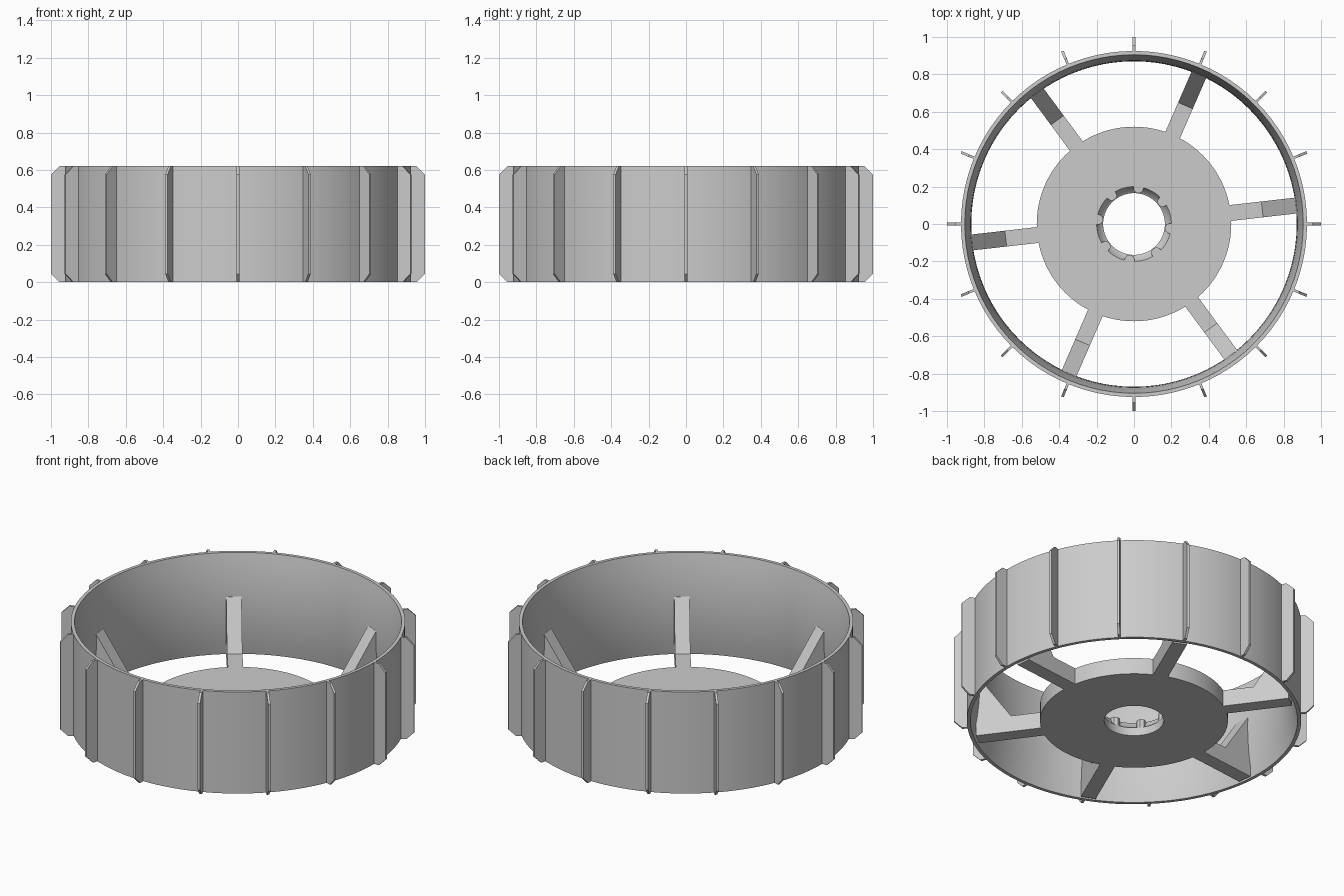
import bpy, bmesh
from math import sin, cos, pi, radians
from mathutils import Matrix

cube = bpy.data.objects.get("Cube")
if cube:
    bpy.data.objects.remove(cube, do_unlink=True)

HEIGHT = 0.62
HUB_TOP = 0.1

gray = bpy.data.materials.new("plain gray")
gray.use_nodes = True
color = (0.6, 0.6, 0.6, 1)
gray.diffuse_color = color
gray.node_tree.nodes["Principled BSDF"].inputs["Base Color"].default_value = color


def finish(name, bm, smooth=False):
    bmesh.ops.recalc_face_normals(bm, faces=bm.faces)
    mesh = bpy.data.meshes.new(name)
    bm.to_mesh(mesh)
    bm.free()
    mesh.materials.append(gray)
    obj = bpy.data.objects.new(name, mesh)
    bpy.context.collection.objects.link(obj)
    if smooth:
        bpy.ops.object.select_all(action="DESELECT")
        obj.select_set(True)
        bpy.context.view_layer.objects.active = obj
        bpy.ops.object.shade_smooth_by_angle(angle=radians(30))
    return obj


def lathe(name, profile, segments=96):
    """Revolve a closed (radius, z) profile around z."""
    bm = bmesh.new()
    rings = [[bm.verts.new((r * cos(2 * pi * i / segments), r * sin(2 * pi * i / segments), z))
              for r, z in profile] for i in range(segments)]
    n = len(profile)
    for i in range(segments):
        a, b = rings[i], rings[(i + 1) % segments]
        for j in range(n):
            k = (j + 1) % n
            bm.faces.new((a[j], b[j], b[k], a[k]))
    return finish(name, bm, True)


def blade(name, outline, width, angle):
    """Extrude an upright (radius, z) outline to a width and turn it around z."""
    bm = bmesh.new()
    face = bm.faces.new([bm.verts.new((r, -width / 2, z)) for r, z in outline])
    out = bmesh.ops.extrude_face_region(bm, geom=[face])
    moved = [v for v in out["geom"] if isinstance(v, bmesh.types.BMVert)]
    bmesh.ops.translate(bm, verts=moved, vec=(0, width, 0))
    bm.transform(Matrix.Rotation(radians(angle), 4, "Z"))
    return finish(name, bm)


# Rim, with an inner wall that bulges inward at mid height
steps = 10
inner = [(0.87 + 0.035 * (2 * i / steps - 1) ** 2, HEIGHT * i / steps) for i in range(steps + 1)]
lathe("rim", [(0.925, HEIGHT), (0.925, 0)] + inner)

# Hub disc with a flared centre hole
lathe("hub", [(0.165, 0), (0.52, 0), (0.52, HUB_TOP), (0.2, HUB_TOP), (0.18, 0.06), (0.165, 0.05)])

# Spokes with gussets rising to the rim
spoke = [(0.5, 0), (0.89, 0), (0.89, 0.37), (0.87, 0.365), (0.69, HUB_TOP), (0.5, HUB_TOP)]
for i in range(6):
    blade(f"spoke_{i + 1}", spoke, 0.085, 6.5 + 60 * i)

# Paddle fins with chamfered corners
c = 0.045
fin = [(0.91, 0), (1 - c, 0), (1, c), (1, HEIGHT - c), (1 - c, HEIGHT), (0.91, HEIGHT)]
for i in range(16):
    blade(f"fin_{i + 1}", fin, 0.014, 22.5 * i)

# Small locking lugs around the hole
for i in range(8):
    bm = bmesh.new()
    bmesh.ops.create_cone(bm, cap_ends=True, segments=8, radius1=0.028, radius2=0.028, depth=0.06)
    bm.transform(Matrix.Rotation(radians(-7 + 45 * i), 4, "Z") @ Matrix.Translation((0.193, 0, 0.073)))
    finish(f"lug_{i + 1}", bm)
